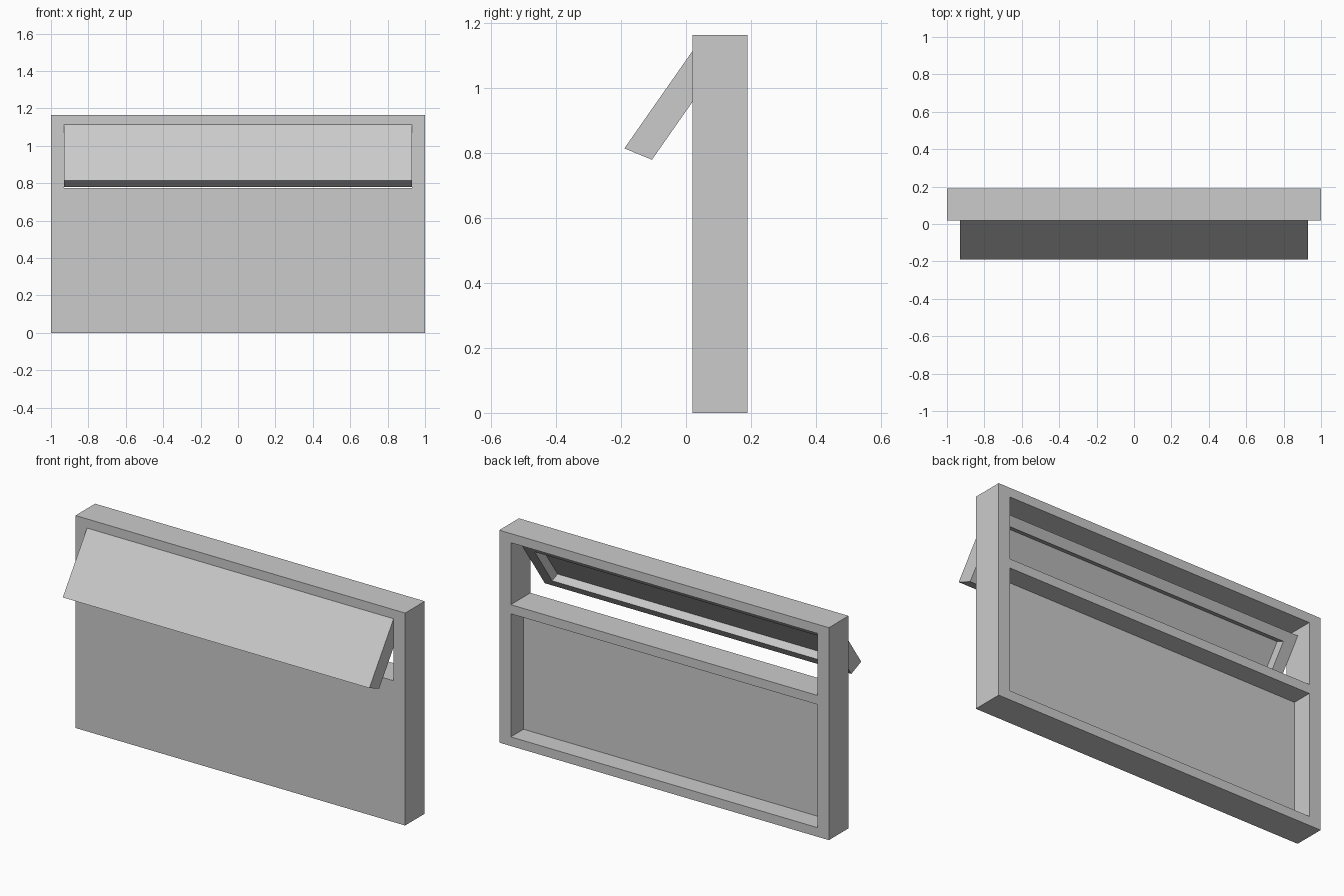
import bpy
import bmesh
from mathutils import Vector

cube = bpy.data.objects.get("Cube")
if cube:
    bpy.data.objects.remove(cube, do_unlink=True)

grey = bpy.data.materials.new("plain_grey")
grey.use_nodes = True
grey.diffuse_color = (0.6, 0.6, 0.6, 1)
grey.node_tree.nodes["Principled BSDF"].inputs["Base Color"].default_value = (0.6, 0.6, 0.6, 1)


def slab(name, half_width, up_range, depth_range, origin, up, depth):
    """Block spanning +-half_width in x, and ranges along two free axes."""
    bm = bmesh.new()
    bmesh.ops.create_cube(bm, size=1)
    for v in bm.verts:
        x = half_width if v.co.x > 0 else -half_width
        u = up_range[v.co.z > 0]
        d = depth_range[v.co.y > 0]
        v.co = Vector((x, 0, 0)) + origin + up * u + depth * d
    bmesh.ops.recalc_face_normals(bm, faces=bm.faces)
    mesh = bpy.data.meshes.new(name)
    bm.to_mesh(mesh)
    bm.free()
    mesh.materials.append(grey)
    obj = bpy.data.objects.new(name, mesh)
    bpy.context.collection.objects.link(obj)
    return obj


def carve(target, cutter):
    """Subtract the cutter, bake the result and discard the cutter."""
    cutter.hide_render = True
    mod = target.modifiers.new("carve", 'BOOLEAN')
    mod.operation = 'DIFFERENCE'
    mod.solver = 'EXACT'
    mod.object = cutter
    bpy.context.view_layer.objects.active = target
    bpy.ops.object.modifier_apply(modifier=mod.name)
    bpy.data.objects.remove(cutter, do_unlink=True)


height, front, back = 1.165, 0.02, 0.19
rim, opening = 0.05, 0.93
straight = (Vector((0, 0, 0)), Vector((0, 0, 1)), Vector((0, 1, 0)))

# Upright frame with an open window above a panel recessed from behind
frame = slab("frame", 1.0, (0, height), (front, back), *straight)
carve(frame, slab("window_cutter", opening, (0.775, height - rim),
                  (front - 0.1, back + 0.1), *straight))
carve(frame, slab("panel_cutter", opening, (rim, 0.725),
                  (front + 0.06, back + 0.1), *straight))

# Tilted flap hinged at the window head, hollowed on its inner side
slanted = (Vector((0, -0.19, 0.815)), Vector((0, 0.21, 0.30)), Vector((0, 0.085, -0.035)))
flap = slab("flap", opening, (0, 1), (0, 1), *slanted)
carve(flap, slab("flap_cutter", opening - 0.065, (0.14, 0.86), (0.45, 1.5), *slanted))
